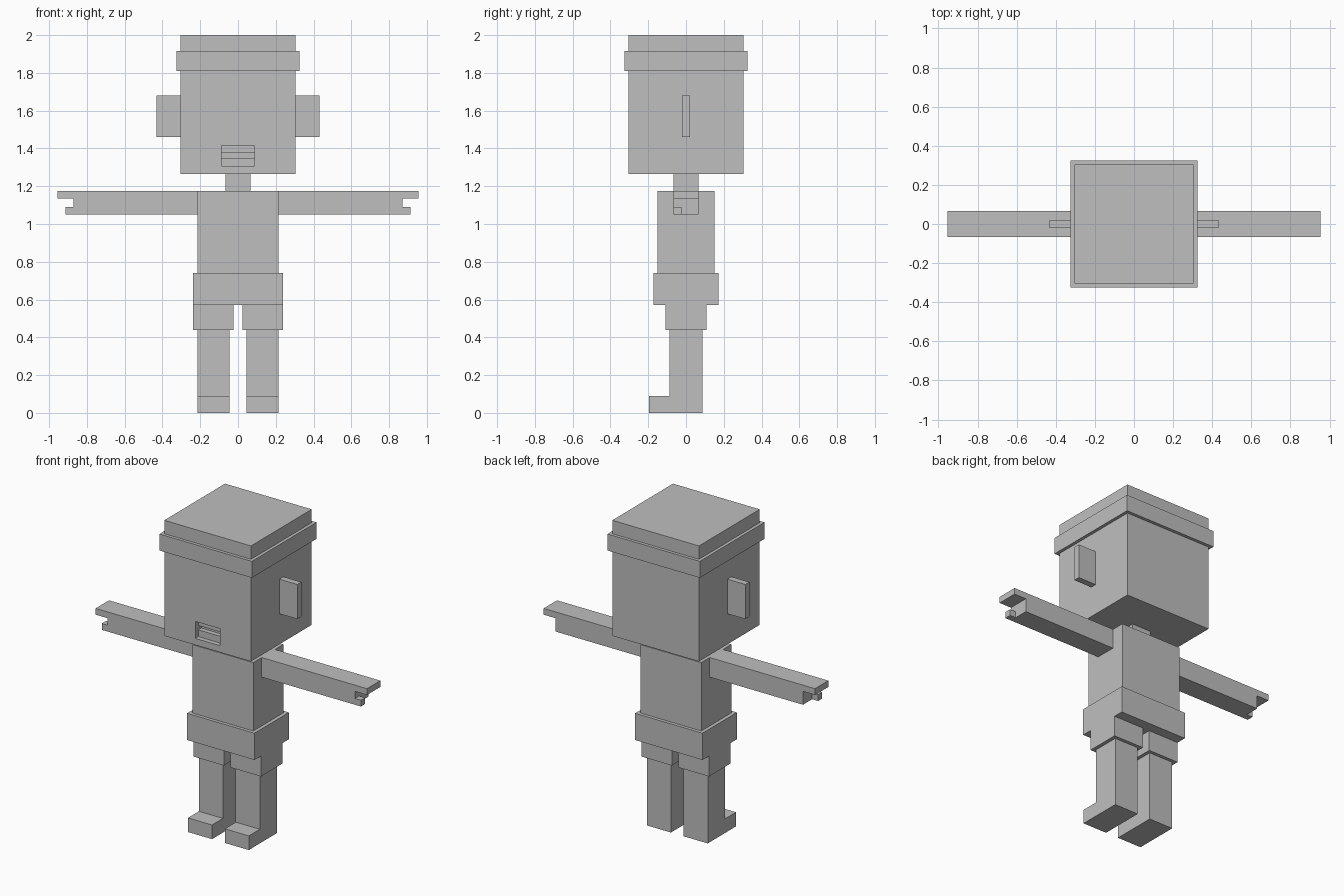
import bpy
import bmesh
from mathutils import Vector

default_cube = bpy.data.objects.get("Cube")
if default_cube:
    bpy.data.objects.remove(default_cube, do_unlink=True)

# One plain grey for the whole figure
grey = bpy.data.materials.new("plain_grey")
grey.use_nodes = True
grey.diffuse_color = (0.52, 0.52, 0.52, 1)
grey.node_tree.nodes["Principled BSDF"].inputs["Base Color"].default_value = grey.diffuse_color


def prism(name, outline, axis, start, end):
    """Extrude a flat outline along x, y or z from start to end."""
    bm = bmesh.new()
    place = {"x": lambda a, b, d: (d, a, b),
             "y": lambda a, b, d: (a, d, b),
             "z": lambda a, b, d: (a, b, d)}[axis]
    face = bm.faces.new([bm.verts.new(place(a, b, start)) for a, b in outline])
    grown = bmesh.ops.extrude_face_region(bm, geom=[face])
    tops = [v for v in grown["geom"] if isinstance(v, bmesh.types.BMVert)]
    bmesh.ops.translate(bm, verts=tops, vec=Vector(place(0, 0, end - start)))
    bmesh.ops.recalc_face_normals(bm, faces=bm.faces)
    mesh = bpy.data.meshes.new(name)
    bm.to_mesh(mesh)
    bm.free()
    mesh.materials.append(grey)
    obj = bpy.data.objects.new(name, mesh)
    bpy.context.collection.objects.link(obj)
    return obj


def box(name, x, y, z):
    """Box from (low, high) pairs."""
    outline = [(x[0], y[0]), (x[1], y[0]), (x[1], y[1]), (x[0], y[1])]
    return prism(name, outline, "z", *z)


def block(name, half_x, half_y, z):
    return box(name, (-half_x, half_x), (-half_y, half_y), z)


def cut(target, cutter):
    """Subtract a box and discard it."""
    mod = target.modifiers.new("cut", "BOOLEAN")
    mod.operation = "DIFFERENCE"
    mod.solver = "EXACT"
    mod.object = cutter
    bpy.context.view_layer.objects.active = target
    bpy.ops.object.modifier_apply(modifier=mod.name)
    bpy.data.objects.remove(cutter, do_unlink=True)


# Head with a recessed mouth: two rows of teeth and a deeper gap between them
head = block("head", 0.305, 0.305, (1.265, 1.83))
cut(head, box("mouth_cutter", (-0.087, 0.087), (-0.4, -0.275), (1.307, 1.415)))
cut(head, box("gap_cutter", (-0.087, 0.087), (-0.4, -0.245), (1.35, 1.377)))

# Hat, neck and body
block("hat_band", 0.325, 0.325, (1.81, 1.915))
block("hat_crown", 0.305, 0.305, (1.9, 2.0))
block("neck", 0.067, 0.067, (1.175, 1.265))
block("torso", 0.214, 0.152, (0.74, 1.175))
block("shorts", 0.237, 0.173, (0.57, 0.74))

# Leg and foot share one side profile
leg_profile = [(0.087, 0), (0.087, 0.44), (-0.087, 0.44),
               (-0.087, 0.09), (-0.197, 0.09), (-0.197, 0)]

# Arm with its fingers overhanging the palm
arm_profile = [(0.214, 1.05), (0.87, 1.05), (0.87, 1.135),
               (0.955, 1.135), (0.955, 1.175), (0.214, 1.175)]

for side, s in (("left", 1), ("right", -1)):
    def span(a, b):
        return tuple(sorted((a * s, b * s)))

    box(side + "_ear", span(0.305, 0.432), (-0.02, 0.02), (1.46, 1.68))
    prism(side + "_arm", [(x * s, z) for x, z in arm_profile], "y", -0.067, 0.067)
    box(side + "_thumb", span(0.87, 0.912), (-0.067, -0.025), (1.05, 1.09))
    box(side + "_shorts_leg", span(0.024, 0.237), (-0.108, 0.108), (0.44, 0.57))
    prism(side + "_leg", leg_profile, "x", *span(0.045, 0.214))
